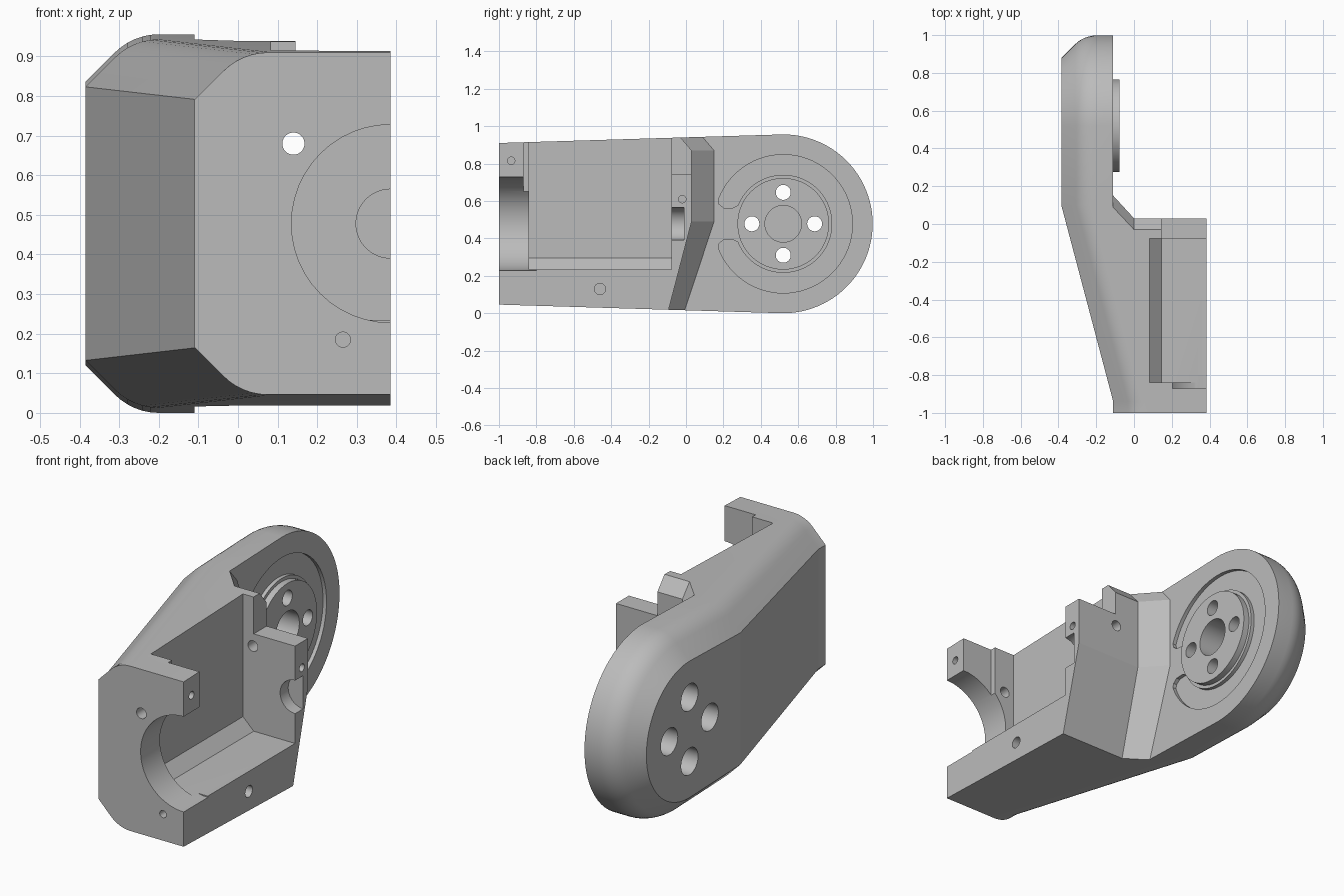
import bpy, bmesh
from math import sin, cos, radians, pi
from mathutils import Matrix, Vector

cube = bpy.data.objects.get("Cube")
if cube:
    bpy.data.objects.remove(cube)

MID = 0.478          # mid height and radius of the round arm end
PIVOT = 0.52         # y of the pivot
FACE = -0.11         # inner face of the arm
SIDE = 0.385         # open side of the housing

grey = bpy.data.materials.new("light_grey")
grey.use_nodes = True
grey.diffuse_color = (0.5, 0.5, 0.5, 1)
grey.node_tree.nodes["Principled BSDF"].inputs["Base Color"].default_value = (0.5, 0.5, 0.5, 1)


def make(name, bm):
    bmesh.ops.recalc_face_normals(bm, faces=bm.faces)
    mesh = bpy.data.meshes.new(name)
    bm.to_mesh(mesh)
    bm.free()
    mesh.materials.append(grey)
    obj = bpy.data.objects.new(name, mesh)
    bpy.context.collection.objects.link(obj)
    return obj


def loft(name, rings):
    """Closed solid through matching rings of points."""
    bm = bmesh.new()
    vs = [[bm.verts.new(p) for p in ring] for ring in rings]
    n = len(vs[0])
    for a, b in zip(vs, vs[1:]):
        for i in range(n):
            j = (i + 1) % n
            bm.faces.new((a[i], a[j], b[j], b[i]))
    bm.faces.new(vs[0])
    bm.faces.new(vs[-1])
    return make(name, bm)


def box(name, x, y, z):
    return loft(name, [[(x[0], y[0], h), (x[1], y[0], h), (x[1], y[1], h), (x[0], y[1], h)] for h in z])


def rod(name, axis, a, b, centre, r, r2=None):
    """Cylinder along x (centre = y, z) or y (centre = x, z)."""
    rings = []
    for t, rad in ((a, r), (b, r2 or r)):
        ring = []
        for k in range(48):
            u = centre[0] + rad * cos(k * pi / 24)
            w = centre[1] + rad * sin(k * pi / 24)
            ring.append((t, u, w) if axis == "x" else (u, t, w))
        rings.append(ring)
    return loft(name, rings)


def combine(target, tool, operation="DIFFERENCE"):
    tool.hide_render = True
    mod = target.modifiers.new("combine", "BOOLEAN")
    mod.operation = operation
    mod.solver = "EXACT"
    mod.object = tool
    bpy.context.view_layer.objects.active = target
    bpy.ops.object.modifier_apply(modifier=mod.name)
    bpy.data.objects.remove(tool)


# Body: side outline swept through a chamfered, filleted edge profile
def left_x(y):
    return -0.385 + 0.275 * min(max((0.1 - y) / 1.04, 0), 1)


def outline(inset):
    half = [(y, 0.432 + (y + 1) * 0.0303 - inset) for y in (-1, -0.94, 0.1)]
    r = MID - inset
    half += [(PIVOT + r * sin(k * pi / 48), r * cos(k * pi / 48)) for k in range(24)]
    return [(y, MID - h) for y, h in half] + [(PIVOT + r, MID)] + [(y, MID + h) for y, h in reversed(half)]


R = 0.157
profile = [(0, 0.12)]
for k in range(6, -1, -1):
    a = radians(7.5 * k)
    profile.append((0.185 - R * sin(a), R * (1 - cos(a))))

bm = bmesh.new()
rings = [[bm.verts.new((left_x(y) + dx, y, z)) for y, z in outline(ins)] for dx, ins in profile]
rings.append([bm.verts.new((SIDE, y, z)) for y, z in outline(0)])
n = len(rings[0])
for a, b in zip(rings, rings[1:]):
    for i in range(n - 1):
        bm.faces.new((a[i], a[i + 1], b[i + 1], b[i]))
first = rings[0]
for i in range(2):
    bm.faces.new((first[i], first[i + 1], first[n - 2 - i], first[n - 1 - i]))
bm.faces.new(first[2:n - 2])
bm.faces.new(rings[-1])
bm.faces.new([r[0] for r in rings] + [r[-1] for r in reversed(rings)])
body = make("arm_housing", bm)

# Clear the space beside the arm, leaving the folded back wall
levels = [(-0.1, -0.124, -0.045), (0.49, 0.03, 0.15), (0.87, 0.03, 0.15), (1.05, -0.124, -0.004)]
combine(body, loft("arm_clearance", [
    [(FACE, yb, z), (0, yf, z), (1, yf, z), (1, 2, z), (FACE, 2, z)] for z, yf, yb in levels]))

# Motor bay with a chamfered floor corner, open on the side and top
bay = [(0.083, 0.295), (0.145, 0.235), (0.6, 0.235), (0.6, 1.2), (0.083, 1.2)]
combine(body, loft("motor_bay", [[(x, y, z) for x, z in bay] for y in (-0.84, -0.077)]))
combine(body, box("front_step", (0.205, 0.6), (-0.87, -0.8), (0.6, 1.2)))
combine(body, box("back_notch", (0.145, 0.6), (-0.1, 0.3), (0.745, 1.2)))
combine(body, rod("motor_mouth", "y", -1.1, -0.8, (SIDE, MID), 0.25))
combine(body, rod("shaft_seat", "y", -0.1, -0.01, (SIDE, MID), 0.087))

# Screw holes in the housing
combine(body, rod("long_hole", "y", -1.1, 0.3, (0.14, 0.68), 0.028))
combine(body, rod("front_hole", "y", -1.02, -0.9, (0.265, 0.185), 0.019))
for y, z, r in ((-0.935, 0.815, 0.02), (-0.02, 0.61, 0.02), (-0.46, 0.13, 0.03)):
    combine(body, rod("side_hole", "x", 0.28, 0.42, (y, z), r))

# C-shaped groove around the pivot
arc = [(0.37, -160 + 5 * k) for k in range(65)]
end = [(0.358, 163), (0.33, 165), (0.285, 163)]
inner = [(0.262, 158 - 4 * k) for k in range(80)]
path = arc + end + inner + [(r, -a) for r, a in reversed(end)]
combine(body, loft("ring_groove", [
    [(x, PIVOT + r * cos(radians(a)), MID + r * sin(radians(a))) for r, a in path]
    for x in (FACE - 0.02, FACE + 0.05)]))

# Raised pivot disc, its blind bore and four counterbored holes
combine(body, rod("pivot_disc", "x", -0.2, -0.077, (PIVOT, MID), 0.245), "UNION")
combine(body, rod("pivot_bore", "x", -0.22, 0, (PIVOT, MID), 0.098))
for k in range(4):
    spot = (PIVOT + 0.168 * cos(k * pi / 2), MID + 0.168 * sin(k * pi / 2))
    combine(body, rod("bolt_hole", "x", -0.5, 0, spot, 0.04))
    combine(body, rod("bolt_head_seat", "x", -0.5, -0.27, spot, 0.07))

bpy.ops.object.select_all(action="DESELECT")
body.select_set(True)
bpy.context.view_layer.objects.active = body
bpy.ops.object.shade_smooth_by_angle(angle=radians(12))
